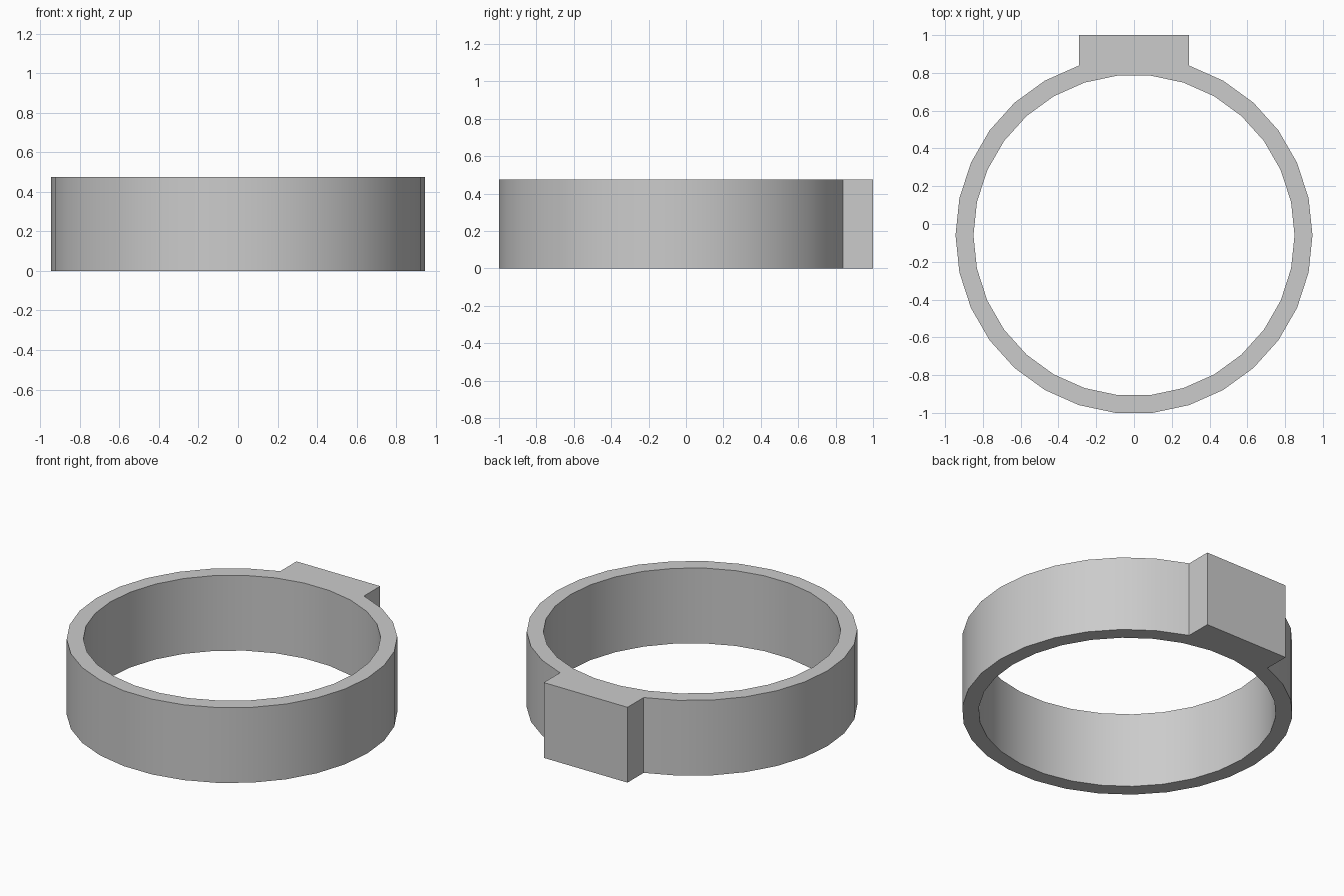
import bpy
import bmesh
from math import cos, sin, radians, tau

SIDES = 30
OUTER, INNER = 0.945, 0.85
CENTRE_Y, HEIGHT = -0.06, 0.475
BLOCK_X = OUTER * cos(radians(72))

cube = bpy.data.objects.get("Cube")
if cube:
    bpy.data.objects.remove(cube, do_unlink=True)

grey = bpy.data.materials.new("plain grey")
grey.use_nodes = True
grey.diffuse_color = (0.6, 0.6, 0.6, 1)
grey.node_tree.nodes["Principled BSDF"].inputs["Base Color"].default_value = (0.6, 0.6, 0.6, 1)


def circle(radius):
    steps = [tau * i / SIDES for i in range(SIDES)]
    return [(radius * cos(a), radius * sin(a) + CENTRE_Y) for a in steps]


# Band outline, with the two rearmost outer points pulled out into a square block
outer, inner = circle(OUTER), circle(INNER)
outer[7], outer[8] = (BLOCK_X, 1), (-BLOCK_X, 1)

# Flat ring between the outlines, extruded upward
bm = bmesh.new()
outer_verts = [bm.verts.new((x, y, 0)) for x, y in outer]
inner_verts = [bm.verts.new((x, y, 0)) for x, y in inner]
for i in range(SIDES):
    j = (i + 1) % SIDES
    bm.faces.new((outer_verts[i], outer_verts[j], inner_verts[j], inner_verts[i]))
result = bmesh.ops.extrude_face_region(bm, geom=bm.faces[:], use_keep_orig=True)
raised = [v for v in result["geom"] if isinstance(v, bmesh.types.BMVert)]
bmesh.ops.translate(bm, verts=raised, vec=(0, 0, HEIGHT))
bmesh.ops.recalc_face_normals(bm, faces=bm.faces[:])

mesh = bpy.data.meshes.new("ring_band")
bm.to_mesh(mesh)
bm.free()
mesh.materials.append(grey)
ring = bpy.data.objects.new("ring_band_with_block", mesh)
bpy.context.collection.objects.link(ring)

# Smooth round walls, crisp rims and block corners
bpy.ops.object.select_all(action="DESELECT")
ring.select_set(True)
bpy.context.view_layer.objects.active = ring
bpy.ops.object.shade_smooth_by_angle(angle=radians(30))
